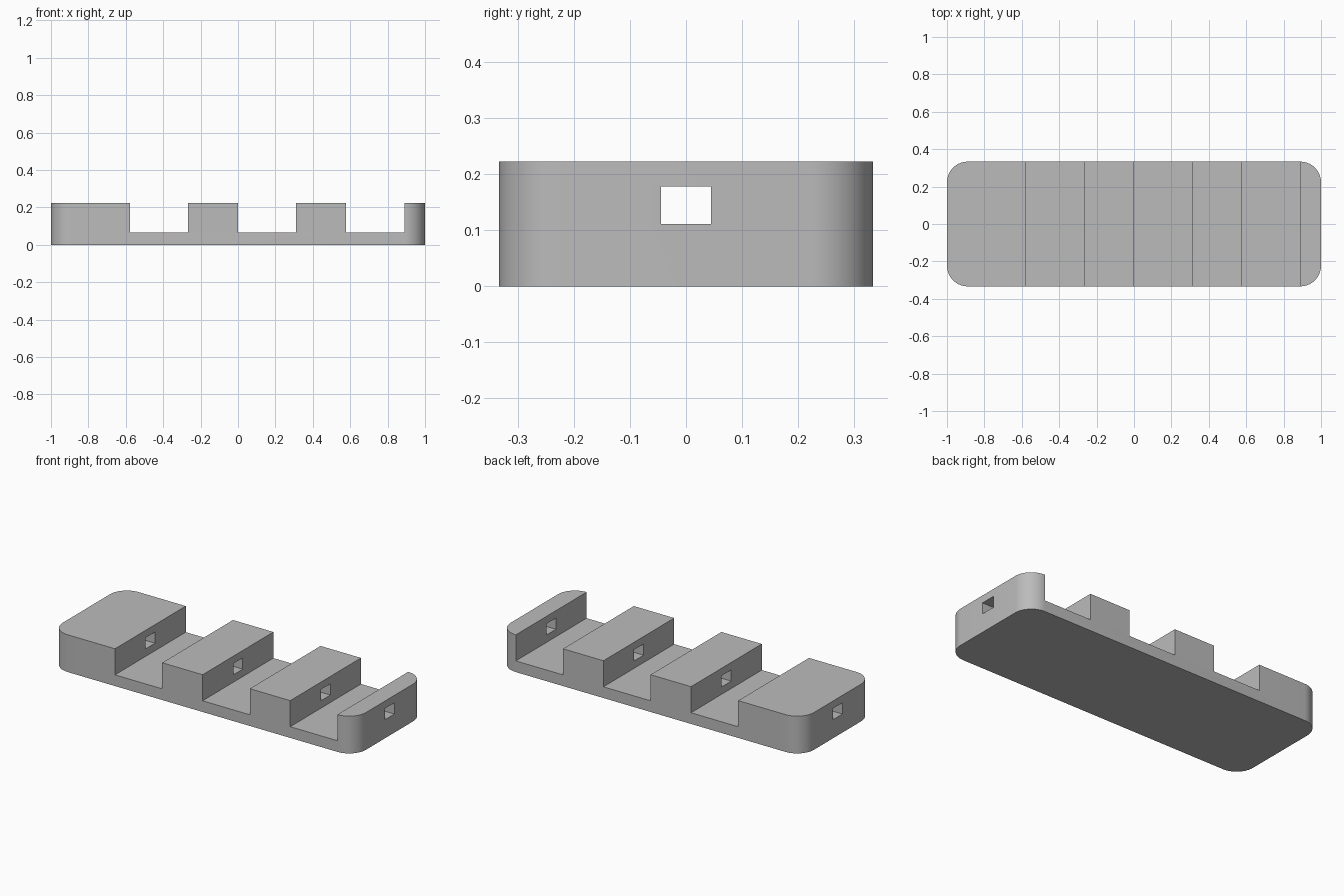
import bpy

if "Cube" in bpy.data.objects:
    bpy.data.objects.remove(bpy.data.objects["Cube"])

U = 1 / 45  # one design unit

grey = bpy.data.materials.new("light_grey")
grey.diffuse_color = (0.5, 0.5, 0.5, 1)
grey.use_nodes = True
grey.node_tree.nodes["Principled BSDF"].inputs["Base Color"].default_value = grey.diffuse_color


def box(name, x0, x1, y0, y1, z0, z1):
    bpy.ops.mesh.primitive_cube_add(
        size=1, location=((x0 + x1) / 2 * U, (y0 + y1) / 2 * U, (z0 + z1) / 2 * U))
    ob = bpy.context.object
    ob.name = name
    ob.scale = ((x1 - x0) * U, (y1 - y0) * U, (z1 - z0) * U)
    bpy.ops.object.transform_apply(location=True, rotation=False, scale=True)
    return ob


def apply_modifier(ob, mod):
    bpy.context.view_layer.objects.active = ob
    bpy.ops.object.modifier_apply(modifier=mod.name)


def cut(ob, cutter):
    mod = ob.modifiers.new("cut", 'BOOLEAN')
    mod.operation = 'DIFFERENCE'
    mod.solver = 'EXACT'
    mod.object = cutter
    apply_modifier(ob, mod)
    bpy.data.objects.remove(cutter)


# Block with rounded upright corners
block = box("slotted_block", -45, 45, -15, 15, 0, 10)
block.data.materials.append(grey)
weights = block.data.attributes.new("bevel_weight_edge", 'FLOAT', 'EDGE')
for e in block.data.edges:
    a, b = (block.data.vertices[i].co for i in e.vertices)
    weights.data[e.index].value = 1.0 if abs(a.z - b.z) > 0.01 else 0.0
bevel = block.modifiers.new("corners", 'BEVEL')
bevel.limit_method = 'WEIGHT'
bevel.width = 5 * U
bevel.segments = 16
apply_modifier(block, bevel)

# Three cross slots, open at the top, front and back
for x in (-26, 0, 26):
    cut(block, box("slot_cutter", x, x + 14, -20, 20, 3, 15))

# Square passage running the full length
cut(block, box("passage_cutter", -50, 50, -2, 2, 5, 8))

# Smooth corners, crisp edges
bpy.ops.object.select_all(action='DESELECT')
block.select_set(True)
bpy.context.view_layer.objects.active = block
bpy.ops.object.shade_smooth_by_angle(angle=0.5)
